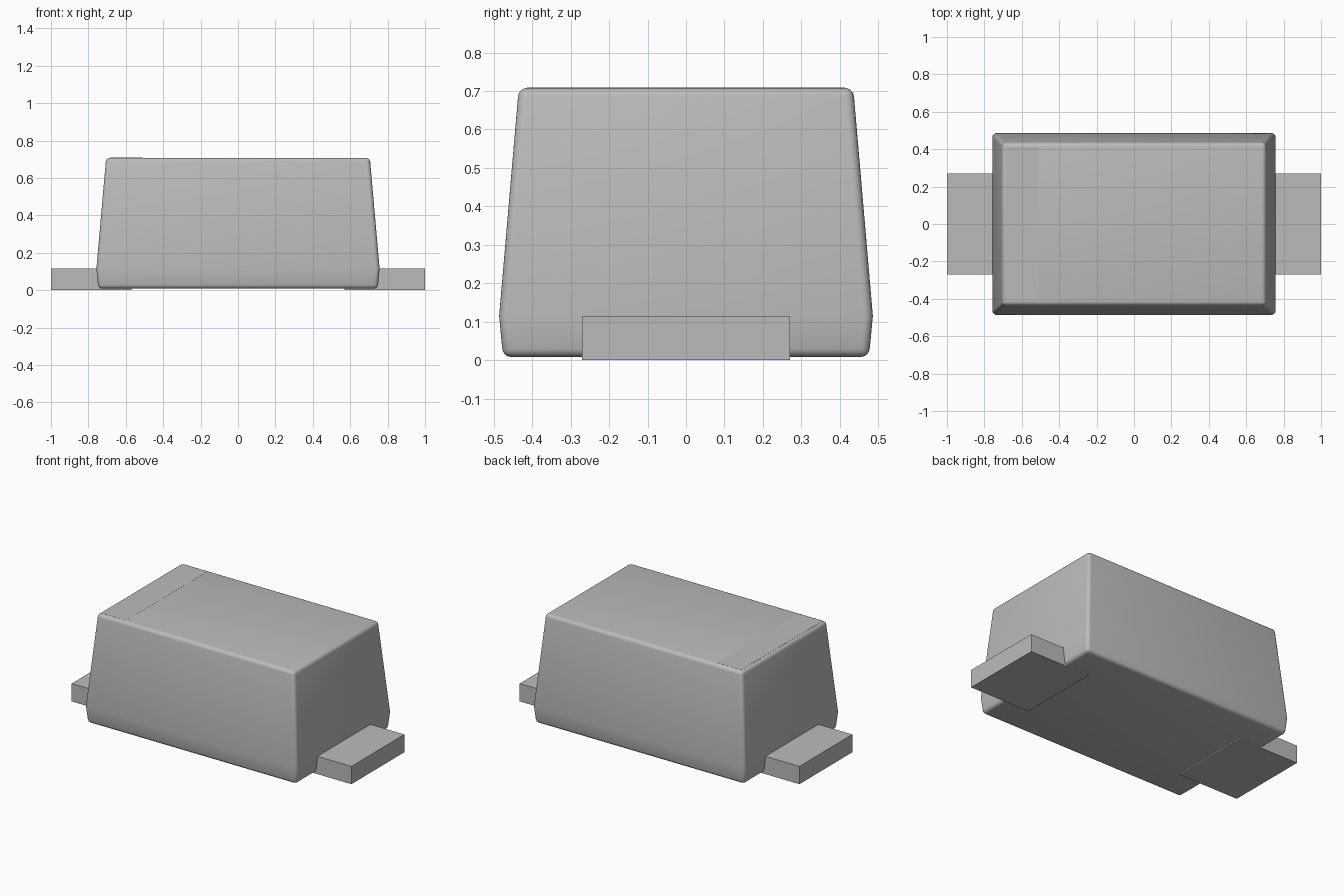
import bpy, bmesh

cube = bpy.data.objects.get("Cube")
if cube:
    bpy.data.objects.remove(cube, do_unlink=True)

grey = bpy.data.materials.new("mid grey")
grey.use_nodes = True
colour = (0.5, 0.5, 0.5, 1)
grey.diffuse_color = colour
grey.node_tree.nodes["Principled BSDF"].inputs["Base Color"].default_value = colour


def add_object(name, bm):
    bmesh.ops.recalc_face_normals(bm, faces=bm.faces)
    mesh = bpy.data.meshes.new(name)
    bm.to_mesh(mesh)
    bm.free()
    mesh.materials.append(grey)
    obj = bpy.data.objects.new(name, mesh)
    bpy.context.collection.objects.link(obj)
    return obj


def add_box(name, low, high):
    bm = bmesh.new()
    bmesh.ops.create_cube(bm, size=1)
    for v in bm.verts:
        v.co = [(a + b) / 2 + c * (b - a) for a, b, c in zip(low, high, v.co)]
    return add_object(name, bm)


# Moulded body: stacked rectangles (half x, half y, z), widest at the parting line
BOTTOM, WAIST, TOP = 0.008, 0.115, 0.708
sections = [(0.747, 0.476, BOTTOM), (0.757, 0.486, WAIST), (0.705, 0.435, TOP)]
bm = bmesh.new()
rings = [[bm.verts.new((sx * x, sy * y, z))
          for sx, sy in ((-1, -1), (1, -1), (1, 1), (-1, 1))]
         for x, y, z in sections]
bm.faces.new(rings[0])
bm.faces.new(rings[-1])
for lower, upper in zip(rings, rings[1:]):
    for i in range(4):
        j = (i + 1) % 4
        bm.faces.new((lower[i], lower[j], upper[j], upper[i]))

# Round every edge except the crisp parting line
rounded = [e for e in bm.edges
           if not all(abs(v.co.z - WAIST) < 1e-4 for v in e.verts)]
bmesh.ops.bevel(bm, geom=rounded, offset=0.022, offset_type='OFFSET',
                segments=5, profile=0.5, affect='EDGES', clamp_overlap=True)
body = add_object("body", bm)
bpy.context.view_layer.objects.active = body
body.select_set(True)
bpy.ops.object.shade_smooth_by_angle(angle=0.5)

# Flat metal leads, one at each end, running slightly under the body
for side, name in ((-1, "right_lead"), (1, "left_lead")):
    x0, x1 = sorted((side * 0.57, side * 1.0))
    add_box(name, (x0, -0.27, 0), (x1, 0.27, WAIST))

# Polarity band flush with the top
add_box("polarity_band", (-0.685, -0.413, TOP - 0.004), (-0.51, 0.413, TOP + 0.0005))
